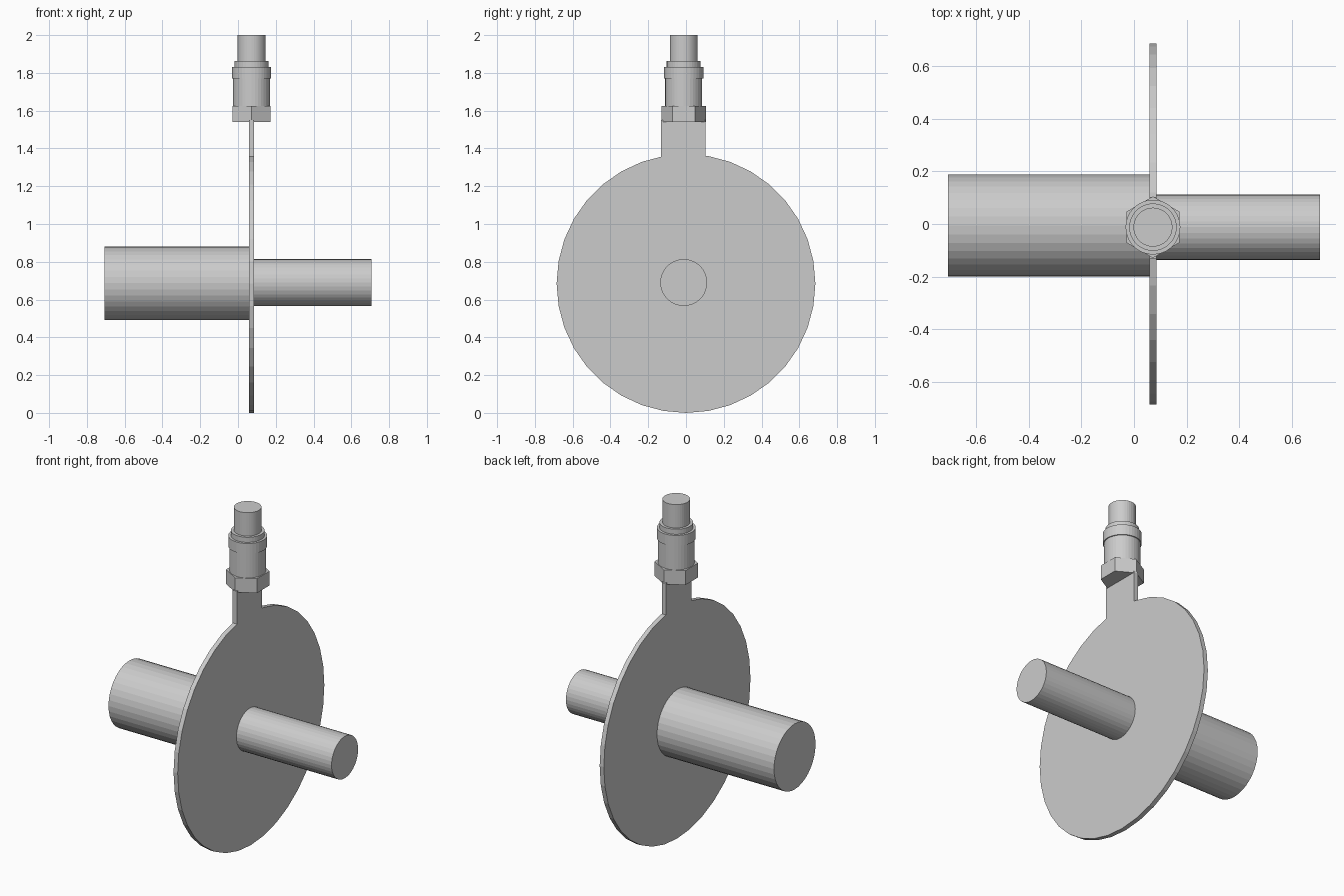
import bpy, bmesh
from math import pi, sin, cos
from mathutils import Matrix

if "Cube" in bpy.data.objects:
    bpy.data.objects.remove(bpy.data.objects["Cube"])

PX, PY = 0.072, -0.012   # axis of the stem and fitting


def lathe(name, rings, sides, matrix, phase=0.0):
    """Closed solid of stacked rings (radius, height) along local z."""
    bm = bmesh.new()
    loops = [[bm.verts.new((r * cos(2 * pi * i / sides + phase),
                            r * sin(2 * pi * i / sides + phase), h))
              for i in range(sides)] for r, h in rings]
    for a, b in zip(loops, loops[1:]):
        for i in range(sides):
            j = (i + 1) % sides
            bm.faces.new((a[i], a[j], b[j], b[i]))
    bm.faces.new(loops[0][::-1])
    bm.faces.new(loops[-1])
    bm.transform(matrix)
    mesh = bpy.data.meshes.new(name)
    bm.to_mesh(mesh)
    bm.free()
    obj = bpy.data.objects.new(name, mesh)
    bpy.context.collection.objects.link(obj)
    return obj


def along_x(name, radius, x0, x1, y, z):
    m = Matrix.Translation((0, y, z)) @ Matrix.Rotation(pi / 2, 4, 'Y')
    return lathe(name, [(radius, x0), (radius, x1)], 36, m)


# Round plate and the two pipe stubs
along_x("disc_plate", 0.685, 0.058, 0.085, 0, 0.685)
along_x("large_pipe", 0.194, -0.707, 0.06, -0.006, 0.687)
along_x("small_pipe", 0.124, 0.08, 0.707, -0.012, 0.69)

# Flat neck rising from the plate
bpy.ops.mesh.primitive_cube_add(size=1, location=(0.0715, -0.0145, 1.425))
neck = bpy.context.object
neck.name = "neck_tab"
neck.scale = (0.027, 0.235, 0.25)

# Hex nut with corners facing front and back
axis = Matrix.Translation((PX, PY, 0))
lathe("hex_nut", [(0.117, 1.54), (0.117, 1.625)], 6, axis, pi / 6)

# Stepped connector body and tip
lathe("connector", [(0.098, 1.62), (0.098, 1.77), (0.104, 1.77), (0.104, 1.832),
                    (0.09, 1.832), (0.09, 1.862), (0.074, 1.862), (0.074, 2.0)],
      36, axis)
